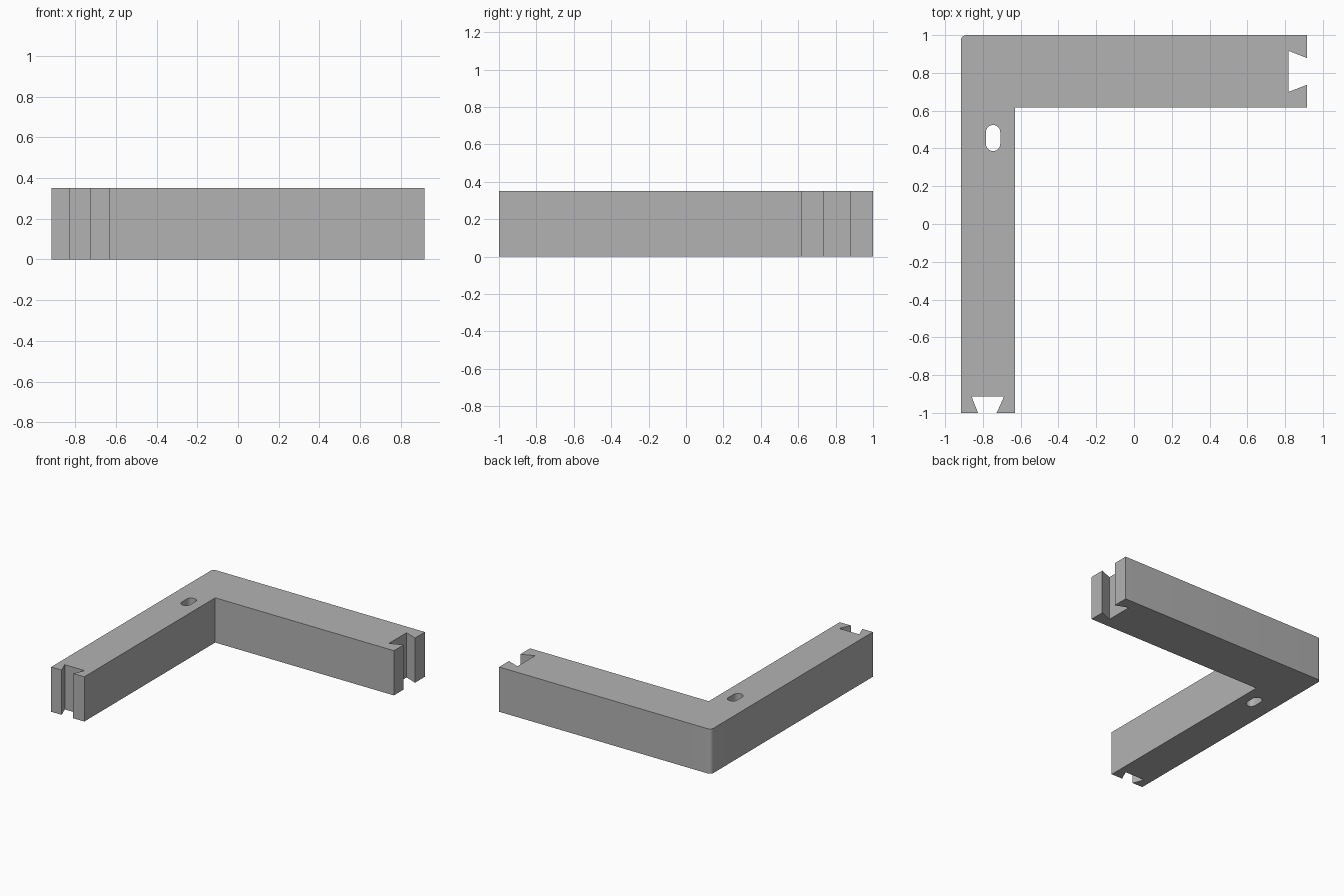
import bpy, bmesh
from math import pi, cos, sin

if "Cube" in bpy.data.objects:
    bpy.data.objects.remove(bpy.data.objects["Cube"], do_unlink=True)

HEIGHT = 0.35
X, Y = 0.917, 1.0                 # outer half extents
INNER_X, INNER_Y = -0.63, 0.618   # inside corner

grey = bpy.data.materials.new("plain grey")
grey.use_nodes = True
colour = (0.45, 0.45, 0.45, 1)
grey.diffuse_color = colour
grey.node_tree.nodes["Principled BSDF"].inputs["Base Color"].default_value = colour


def arc(cx, cy, r, start, end, steps):
    """Points along a circular arc."""
    angles = [start + (end - start) * i / steps for i in range(steps + 1)]
    return [(cx + r * cos(a), cy + r * sin(a)) for a in angles]


def prism(name, outline, z0, z1):
    """Extrude a counter-clockwise outline straight up."""
    bm = bmesh.new()
    face = bm.faces.new([bm.verts.new((x, y, z0)) for x, y in outline])
    top = bmesh.ops.extrude_face_region(bm, geom=[face])
    verts = [v for v in top["geom"] if isinstance(v, bmesh.types.BMVert)]
    bmesh.ops.translate(bm, verts=verts, vec=(0, 0, z1 - z0))
    bmesh.ops.recalc_face_normals(bm, faces=bm.faces)
    mesh = bpy.data.meshes.new(name)
    bm.to_mesh(mesh)
    bm.free()
    mesh.materials.append(grey)
    obj = bpy.data.objects.new(name, mesh)
    bpy.context.collection.objects.link(obj)
    return obj


# L-shaped outline with a dovetail socket in each arm end and a rounded corner
front_socket = [(-0.826, -Y), (-0.86, -0.913), (-0.688, -0.913), (-0.727, -Y)]
side_socket = [(X, 0.737), (0.817, 0.699), (0.817, 0.917), (X, 0.878)]
outline = [(-X, -Y)] + front_socket + [(INNER_X, -Y), (INNER_X, INNER_Y), (X, INNER_Y)]
outline += side_socket + [(X, Y)] + arc(-X + 0.03, Y - 0.03, 0.03, pi / 2, pi, 8)
frame = prism("corner_frame", outline, 0, HEIGHT)

# Rounded slot cut right through the long arm
r = 0.038
slot_outline = arc(-0.746, 0.486, r, 0, pi, 12) + arc(-0.746, 0.424, r, pi, 2 * pi, 12)
slot = prism("slot_cutter", slot_outline, -0.1, HEIGHT + 0.1)
cut = frame.modifiers.new("slot", "BOOLEAN")
cut.operation = "DIFFERENCE"
cut.solver = "EXACT"
cut.object = slot

bpy.ops.object.select_all(action="DESELECT")
bpy.context.view_layer.objects.active = frame
frame.select_set(True)
bpy.ops.object.modifier_apply(modifier=cut.name)
bpy.data.objects.remove(slot, do_unlink=True)
bpy.ops.object.shade_smooth_by_angle(angle=pi / 6)
